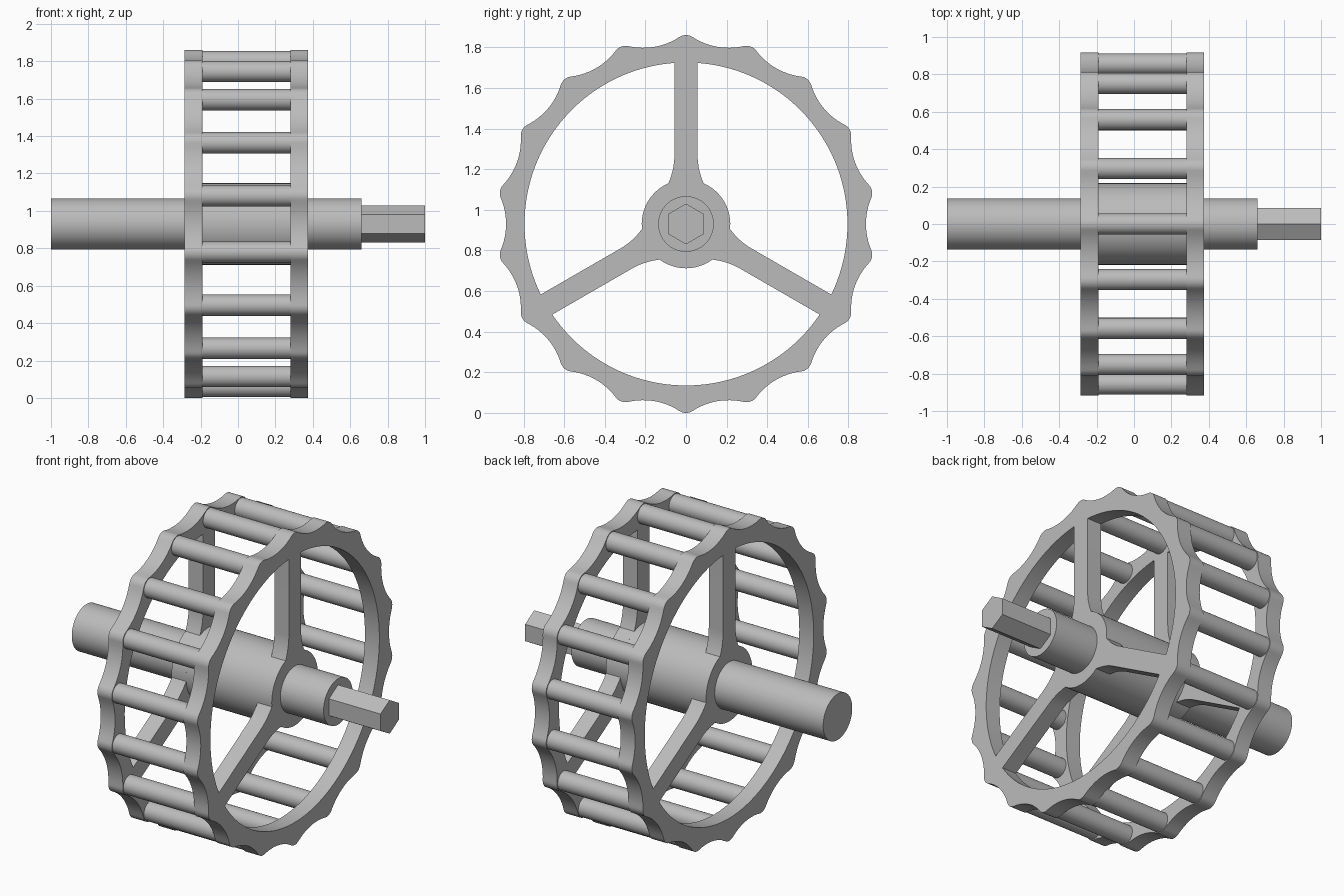
import bpy, bmesh
from math import sin, cos, pi, radians, asin, atan2, hypot, sqrt
from mathutils import Matrix, Vector

cube = bpy.data.objects.get("Cube")
if cube:
    bpy.data.objects.remove(cube, do_unlink=True)

AXIS_Z = 0.93                 # height of the axle
TEETH = 18
ROD_CENTRE, TIP = 0.87, 0.06  # tooth tips are rounded around the rods
VALLEY, RING_IN = 0.886, 0.795
HUB, SPOKE_HALF = 0.218, 0.057
LEFT_PLATE, RIGHT_PLATE = (0.28, 0.375), (-0.285, -0.19)

grey = bpy.data.materials.new("light grey")
grey.use_nodes = True
colour = (0.5, 0.5, 0.5, 1)
grey.diffuse_color = colour
grey.node_tree.nodes["Principled BSDF"].inputs["Base Color"].default_value = colour

# Local x, y, z become world y, z, x, so local z runs along the axle
TURN = Matrix(((0, 0, 1, 0), (1, 0, 0, 0), (0, 1, 0, AXIS_Z), (0, 0, 0, 1)))


def finish(obj, name):
    obj.name = obj.data.name = name
    obj.data.materials.clear()
    obj.data.materials.append(grey)
    bpy.ops.object.select_all(action='DESELECT')
    obj.select_set(True)
    bpy.context.view_layer.objects.active = obj
    bpy.ops.object.shade_smooth_by_angle(angle=radians(30))


def bar(name, radius, x0, x1, sides=64, angle=0.0, offset=0.0):
    """Prism along the axle, moved outward by offset at the given angle."""
    bm = bmesh.new()
    bmesh.ops.create_cone(bm, cap_ends=True, segments=sides, radius1=radius,
                          radius2=radius, depth=x1 - x0)
    move = Matrix.Translation((offset * cos(angle), offset * sin(angle), (x0 + x1) / 2))
    bm.transform(TURN @ move @ Matrix.Rotation(angle, 4, 'Z'))
    mesh = bpy.data.meshes.new(name)
    bm.to_mesh(mesh)
    bm.free()
    obj = bpy.data.objects.new(name, mesh)
    bpy.context.collection.objects.link(obj)
    finish(obj, name)


def arc(centre, radius, start, end, steps):
    return [Vector((centre[0] + radius * cos(start + (end - start) * i / steps),
                    centre[1] + radius * sin(start + (end - start) * i / steps)))
            for i in range(steps + 1)]


def spin(points, angle):
    rot = Matrix.Rotation(angle, 2)
    return [rot @ p for p in points]


def scalloped_outline():
    """Rounded tips joined by tangent hollow arcs."""
    half = pi / TEETH
    px, py = ROD_CENTRE * cos(half), ROD_CENTRE * sin(half)
    gap = VALLEY - px
    hollow = (gap ** 2 + py ** 2 - TIP ** 2) / (2 * (TIP - gap))
    lean = atan2(py, VALLEY + hollow - px)
    tip = arc((ROD_CENTRE, 0), TIP, -lean - half, lean + half, 8)
    dip = spin(arc((VALLEY + hollow, 0), hollow, pi + lean, pi - lean, 12), half)
    tooth = tip + dip[1:-1]
    return [p for i in range(TEETH) for p in spin(tooth, pi / 2 + 2 * half * i)]


def window_outline():
    """Opening between two spokes, symmetric about the local x axis."""
    def from_spoke(along, across):
        return spin([Vector((along, across))], -pi / 3)[0]
    a = pi / 3 - asin(SPOKE_HALF / RING_IN)
    rim = arc((0, 0), RING_IN, -a, a, 64)
    foot_half = SPOKE_HALF + 0.03
    foot = sqrt(HUB ** 2 - foot_half ** 2)
    flare = [from_spoke(foot + (0.34 - foot) * i / 8,
                        SPOKE_HALF + 0.03 * (1 - i / 8) ** 2) for i in range(9)]
    mirrored = [Vector((p.x, -p.y)) for p in reversed(flare)]
    b = pi / 3 - asin(foot_half / HUB)
    hub = arc((0, 0), HUB, b, -b, 20)
    return rim + mirrored + hub[1:-1] + flare


def wheel_plate(name, x0, x1):
    curve = bpy.data.curves.new(name, 'CURVE')
    curve.dimensions, curve.fill_mode = '2D', 'BOTH'
    curve.extrude = (x1 - x0) / 2
    windows = [spin(window_outline(), pi / 2 + pi / 3 + i * 2 * pi / 3) for i in range(3)]
    for outline in [scalloped_outline()] + windows:
        spline = curve.splines.new('POLY')
        spline.points.add(len(outline) - 1)
        for point, p in zip(spline.points, outline):
            point.co = (p.x, p.y, 0, 1)
        spline.use_cyclic_u = True
    obj = bpy.data.objects.new(name, curve)
    bpy.context.collection.objects.link(obj)
    bpy.ops.object.select_all(action='DESELECT')
    obj.select_set(True)
    bpy.context.view_layer.objects.active = obj
    bpy.ops.object.convert(target='MESH')
    obj = bpy.context.view_layer.objects.active
    bm = bmesh.new()
    bm.from_mesh(obj.data)
    bmesh.ops.remove_doubles(bm, verts=bm.verts, dist=0.00005)
    bmesh.ops.recalc_face_normals(bm, faces=bm.faces)
    bm.transform(TURN @ Matrix.Translation((0, 0, (x0 + x1) / 2)))
    bm.to_mesh(obj.data)
    bm.free()
    finish(obj, name)


# Two spoked, scalloped plates
wheel_plate("left_wheel_plate", *LEFT_PLATE)
wheel_plate("right_wheel_plate", *RIGHT_PLATE)

# Drum and rods between the plates
inner = (RIGHT_PLATE[1], LEFT_PLATE[0])
bar("hub_drum", HUB, *inner)
for i in range(TEETH):
    bar(f"rod_{i + 1}", 0.057, *inner, sides=32,
        angle=pi / 2 + 2 * pi * i / TEETH, offset=ROD_CENTRE - 0.002)

# Axle ends and hexagonal drive
bar("right_axle", 0.137, -1, RIGHT_PLATE[0])
bar("left_axle", 0.137, LEFT_PLATE[1], 0.66)
bar("hex_drive", 0.1, 0.66, 1, sides=6)
